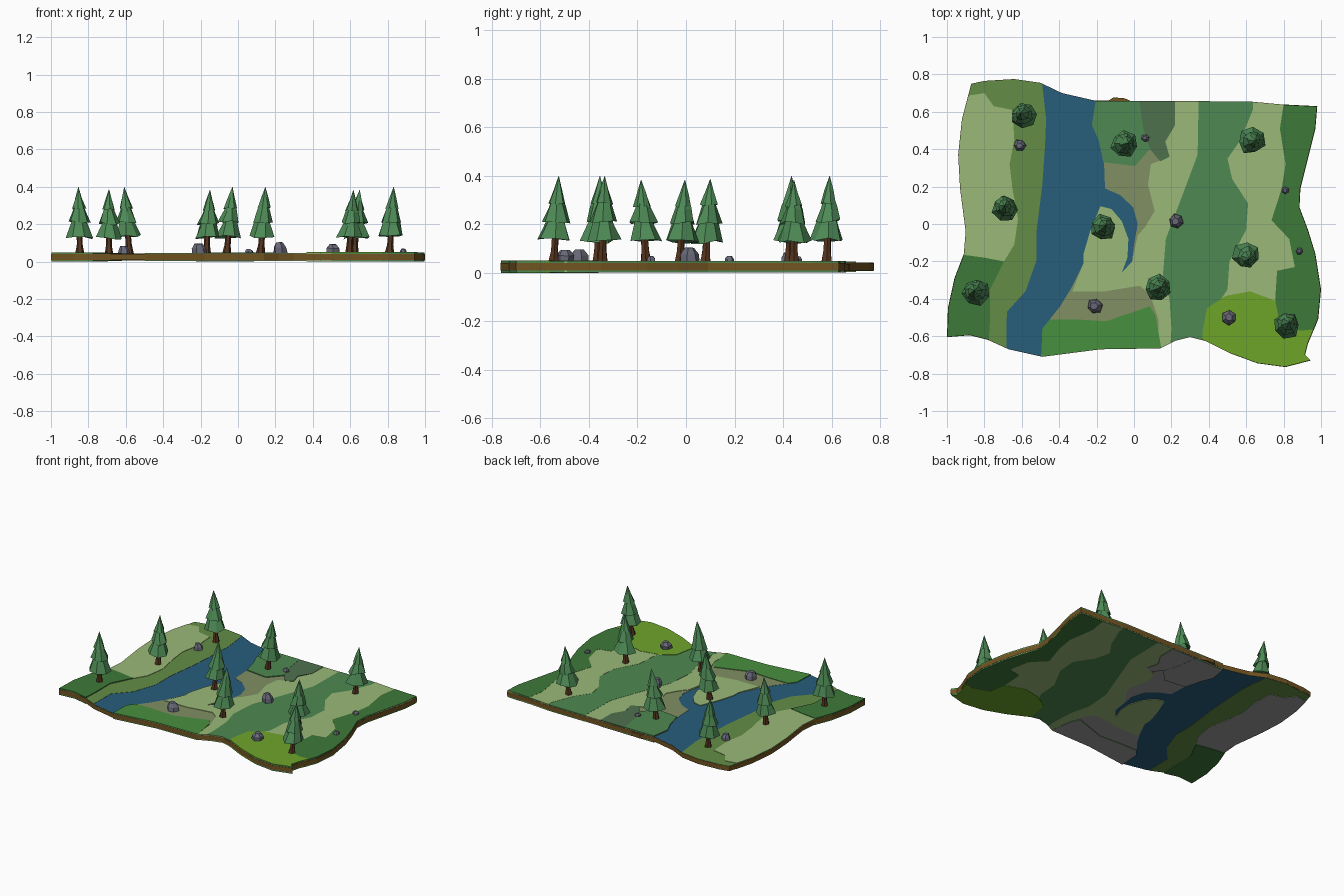
import bpy, bmesh, math, random
random.seed(4)


def material(name, r, g, b):
    m = bpy.data.materials.new(name)
    m.diffuse_color = (r ** 2.2, g ** 2.2, b ** 2.2, 1)
    return m


BROWN = material("soil", .44, .33, .15)
WATER = material("water", .17, .37, .48)
LIGHT = material("light_grass", .60, .72, .47)
OLIVE = material("olive_grass", .39, .55, .28)
DARK = material("dark_grass", .25, .47, .23)
MID = material("mid_grass", .31, .53, .32)
FRESH = material("fresh_grass", .29, .56, .26)
LIME = material("lime_grass", .43, .64, .18)
GRAVEL = material("gravel", .50, .56, .39)
MOSS = material("moss", .31, .44, .31)
UNDER = material("underside", .60, .60, .60)
NEEDLE = material("needles", .31, .54, .34)
BARK = material("bark", .34, .22, .14)
STONE = material("stone", .41, .41, .47)


def new_object(name, bm, mats):
    bmesh.ops.recalc_face_normals(bm, faces=bm.faces[:])
    me = bpy.data.meshes.new(name)
    bm.to_mesh(me)
    bm.free()
    for m in mats:
        me.materials.append(m)
    ob = bpy.data.objects.new(name, me)
    bpy.context.collection.objects.link(ob)
    return ob


def prism(name, pts, z0, z1, mats):
    bm = bmesh.new()
    f = bm.faces.new([bm.verts.new((x, y, z0)) for x, y in pts])
    f.material_index = len(mats) - 1 if mats else 0
    ext = bmesh.ops.extrude_face_region(bm, geom=[f], use_keep_orig=True)["geom"]
    for g in ext:
        if isinstance(g, bmesh.types.BMVert):
            g.co.z = z1
        elif isinstance(g, bmesh.types.BMFace):
            g.material_index = 0
    for g in bm.faces:
        if g is not f:
            g.material_index = 0
    return new_object(name, bm, mats)


# Soil slab with a wavy outline
OUT = [(-.87, .75), (-.80, .765), (-.64, .775), (-.50, .755), (-.385, .70), (-.21, .66),
       (.62, .655), (.78, .64), (.98, .63), (.97, .51), (.93, .35), (.89, .19), (.885, .09),
       (.93, -.03), (.97, -.16), (1, -.35), (.985, -.51), (.93, -.64), (.915, -.70),
       (.945, -.73), (.81, -.765), (.66, -.745), (.51, -.69), (.38, -.625), (.30, -.605),
       (.22, -.625), (.14, -.665), (-.18, -.67), (-.49, -.71), (-.67, -.67), (-.78, -.62),
       (-.88, -.595), (-1, -.605), (-.995, -.45), (-.96, -.29), (-.91, -.16), (-.90, -.04),
       (-.93, .19), (-.94, .37), (-.92, .56)]
prism("soil_slab", OUT, .0095, .0405, [BROWN])
prism("soil_bump", [(-.15, .65), (-.11, .677), (-.05, .672), (0, .65)], .01, .036, [BROWN])
clip = prism("clip_outline", [(x * .998, y * .998) for x, y in OUT], -.2, .2, [])
clip.hide_render = True


# Ground patch: stacked layer cut to the slab outline, mirrored on the underside
def patch(name, pts, top, mat, under=None):
    ob = prism(name, pts, .050 - top, top, [mat, under or mat])
    mod = ob.modifiers.new("clip", "BOOLEAN")
    mod.operation, mod.solver, mod.object = "INTERSECT", "EXACT", clip
    bpy.context.view_layer.objects.active = ob
    bpy.ops.object.modifier_apply(modifier=mod.name)


BRANCH = [(-.065, -.26), (-.035, -.18), (-.03, -.08), (-.065, .015), (-.12, .08),
          (-.18, .095), (-.235, -.04), (-.27, -.16), (-.27, -.21)]
patch("river", [(-.8, -.9), (.1, -.9), (.1, .9), (-.8, .9)], .0415, WATER)
patch("left_bank", [(-1.1, .9), (-.49, .9), (-.49, .74), (-.47, .56), (-.475, .43),
      (-.49, .21), (-.52, -.03), (-.52, -.19), (-.58, -.36), (-.68, -.47), (-.685, -.9),
      (-1.1, -.9)], .043, OLIVE)
patch("right_bank", [(.5, .9), (-.20, .9), (-.20, .69), (-.225, .53), (-.19, .45), (-.16, .32),
      (-.155, .19), (-.075, .155), (-.005, .09), (.02, 0), (0, -.11), (-.01, -.2)]
      + BRANCH + [(-.34, -.35), (-.395, -.44), (-.49, -.56), (-.505, -.9), (.5, -.9)],
      .043, GRAVEL, UNDER)
patch("left_meadow", [(-1.1, .66), (-.86, .69), (-.80, .70), (-.75, .63), (-.65, .61),
      (-.64, .45), (-.665, .32), (-.65, .19), (-.62, .03), (-.64, -.11), (-.695, -.2),
      (-1.1, -.2)], .046, LIGHT, UNDER)
patch("left_hollow", [(-1.1, -.165), (-.91, -.165), (-.80, -.18), (-.695, -.2), (-.77, -.35),
      (-.77, -.51), (-.79, -.9), (-1.1, -.9)], .049, DARK)
patch("middle_meadow", [(.22, .9), (.22, .53), (.17, .44), (.19, .36), (.09, .32), (.075, .21),
      (.11, .07), (.06, -.015), (.02, -.06), (-.01, -.2)] + BRANCH +
      [(-.33, -.36), (-.155, -.36), (.03, -.33), (.085, -.375), (.13, -.51), (.13, -.9),
       (.5, -.9), (.5, .9)], .046, LIGHT)
patch("front_grass", [(-.505, -.9), (-.49, -.56), (-.45, -.51), (-.31, -.51), (-.15, -.52),
      (.085, -.44), (.115, -.49), (.145, -.66), (.145, -.9)], .047, FRESH, UNDER)
patch("back_grass", [(-.2, .9), (.03, .9), (.03, .65), (.05, .51), (.085, .4), (.005, .31),
      (-.16, .33), (-.19, .45), (-.225, .53), (-.2, .69)], .049, MID, UNDER)
patch("back_moss", [(.03, .9), (.22, .9), (.22, .53), (.165, .44), (.19, .36), (.14, .335),
      (.085, .4), (.05, .51), (.03, .65)], .048, MOSS, UNDER)
patch("right_grass", [(.35, .9), (.34, .37), (.25, .13), (.17, -.08), (.155, -.27), (.19, -.4),
      (.20, -.56), (.18, -.9), (1.1, -.9), (1.1, .9)], .047, MID)
patch("right_meadow", [(.635, .9), (.635, .61), (.57, .45), (.50, .35), (.525, .24), (.61, .11),
      (.60, -.03), (.51, -.2), (.50, -.35), (.40, -.5), (1.1, -.5), (1.1, .9)], .048, LIGHT)
patch("right_slope", [(.80, .9), (.80, .64), (.78, .51), (.81, .32), (.79, .19), (.735, .02),
      (.83, -.08), (.86, -.23), (.765, -.25), (.755, -.40), (.78, -.9), (1.1, -.9), (1.1, .9)],
      .049, DARK)
patch("lime_corner", [(.37, -.9), (.365, -.58), (.39, -.45), (.49, -.385), (.62, -.36),
      (.755, -.41), (.78, -.53), (.89, -.57), (1.1, -.55), (1.1, -.9)], .050, LIME)
bpy.data.objects.remove(clip)


# Stack of polygon rings: (radius, z, x, y), with random jitter
def ring_stack(bm, rings, n, jitter, spin=0.0, zigzag=0.0):
    loops = []
    for r, z, x, y in rings:
        loop = []
        for i in range(n):
            a = spin + 2 * math.pi * i / n
            k = r * (1 + random.uniform(-jitter, jitter))
            dz = zigzag * r * random.uniform(-1, 1)
            loop.append(bm.verts.new((x + k * math.cos(a), y + k * math.sin(a), z + dz)))
        loops.append(loop)
    for lo, hi in zip(loops, loops[1:]):
        for i in range(n):
            bm.faces.new((lo[i], lo[(i + 1) % n], hi[(i + 1) % n], hi[i]))
    bm.faces.new(loops[0][::-1])
    bm.faces.new(loops[-1])


# Conifers: leaning trunk and three jagged tiers
def tree(i, x, y, h, lx, ly):
    def at(r, z):
        t = (z - .045) / .35
        return (r, z * h, x + lx * t, y + ly * t)
    bm = bmesh.new()
    ring_stack(bm, [at(.024, .044), at(.017, .09), at(.014, .18)], 6, .1)
    new_object(f"trunk_{i}", bm, [BARK])
    bm = bmesh.new()
    for r, z0, z1, tip in ((.071, .132, .275, .018), (.056, .212, .335, .012), (.036, .285, .398, .001)):
        s = random.uniform(0, 6)
        ring_stack(bm, [at(r * .4, z0 + .02), at(r, z0), at((r + tip) * .5, (z0 + z1) * .5),
                        at(tip, z1)], 7, .13, s, .16)
    new_object(f"foliage_{i}", bm, [NEEDLE])


TREES = [(-.58, .58, 1, -.028, .012), (-.06, .425, 1, .03, .01), (.62, .445, .96, .03, .0),
         (-.69, .08, .97, 0, .02), (-.17, -.025, .96, .02, .02), (.12, -.345, 1, .026, .01),
         (-.845, -.365, 1, -.008, .01), (.595, -.165, .96, .022, -.02), (.81, -.545, 1, .022, .02)]
for i, t in enumerate(TREES):
    tree(i + 1, *t)

# Faceted boulders
ROCKS = [(-.61, .42, .032, .085), (.06, .46, .022, .068), (.81, .18, .02, .07),
         (.225, .015, .038, .106), (.885, -.145, .02, .07), (-.21, -.44, .042, .098),
         (.51, -.5, .04, .096)]
for i, (x, y, r, top) in enumerate(ROCKS):
    bm = bmesh.new()
    h = top - .045
    ring_stack(bm, [(r, .043, x, y), (r * .93, .045 + h * .5, x, y),
                    (r * .5, .045 + h * .95, x - r * .1, y)], 6, .16, i * 1.3, .08)
    new_object(f"rock_{i + 1}", bm, [STONE])
